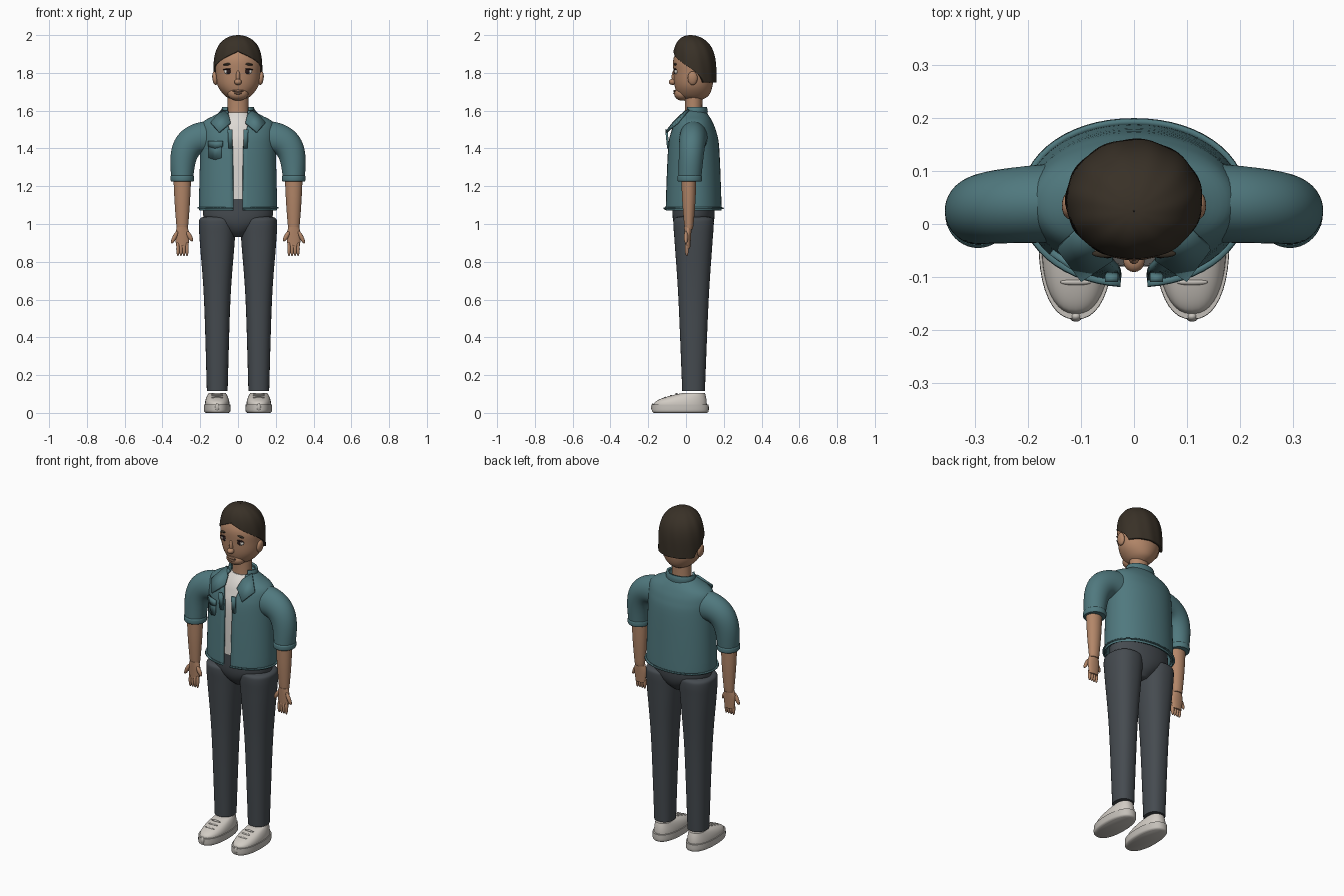
import bpy, bmesh
from math import sin, cos, pi, radians, sqrt, copysign
from mathutils import Vector

cube = bpy.data.objects.get("Cube")
if cube:
    bpy.data.objects.remove(cube)


def material(name, red, green, blue):
    mat = bpy.data.materials.new(name)
    mat.use_nodes = True
    mat.diffuse_color = (red, green, blue, 1)
    bsdf = next(node for node in mat.node_tree.nodes if node.type == 'BSDF_PRINCIPLED')
    bsdf.inputs["Base Color"].default_value = mat.diffuse_color
    bsdf.inputs["Roughness"].default_value = .8
    return mat


teal = material("teal_denim", .08, .19, .21)
charcoal = material("charcoal_cloth", .06, .07, .08)
skin = material("tan_skin", .45, .24, .14)
brown = material("dark_brown_hair", .04, .03, .02)
cream = material("shoe_cream", .64, .6, .55)
white = material("shirt_white", .72, .69, .65)
rubber = material("sole_grey", .55, .52, .48)
eye_white = material("eye_white", .7, .66, .6)
eye_dark = material("eye_dark", .02, .01, .01)
lip_brown = material("lip_brown", .24, .13, .08)


def finish(name, bm, mat, mirror=False, shell=0):
    mesh = bpy.data.meshes.new(name)
    bm.to_mesh(mesh)
    bm.free()
    ob = bpy.data.objects.new(name, mesh)
    bpy.context.collection.objects.link(ob)
    mesh.materials.append(mat)
    if shell:
        solid = ob.modifiers.new("Thickness", 'SOLIDIFY')
        solid.thickness, solid.offset = shell, -1
    if mirror:
        ob.modifiers.new("Mirror", 'MIRROR')
    bpy.ops.object.select_all(action='DESELECT')
    bpy.context.view_layer.objects.active = ob
    ob.select_set(True)
    bpy.ops.object.shade_smooth_by_angle(angle=radians(45))


def spline(rows, steps):
    """Smooth the ring list with a Catmull-Rom curve."""
    rows = [Vector(tuple(row) + (0,) * (7 - len(row))) for row in rows]
    smooth = []
    for i in range(len(rows) - 1):
        b, c = rows[i], rows[i + 1]
        a = rows[max(i - 1, 0)]
        d = rows[min(i + 2, len(rows) - 1)]
        for k in range(steps):
            t = k / steps
            smooth.append(b + (c - a) * (t / 2) + (a * 2 - b * 5 + c * 4 - d) * (t * t / 2)
                          + (b * 3 - a - c * 3 + d) * (t ** 3 / 2))
    return smooth + [rows[-1]]


def loft(name, rings, mat, x=0, y=.04, mirror=False, shell=0, power=2, sides=40, ripple=0):
    """Rings run upward: z, radius x, radius y, front gap angle, x shift, y shift, tilt."""
    bm = bmesh.new()
    grid = []
    for z, rx, ry, gap, shift_x, shift_y, tilt in spline(rings, 5):
        gap = max(gap, 0)
        row = []
        for j in range(sides + 1):
            angle = gap + 2 * (pi - gap) * j / sides
            s, c = sin(angle), -cos(angle)
            wave = 1 + ripple * sin(11 * angle + 14 * z)
            across = copysign(abs(s) ** (2 / power), s) * rx * wave
            along = copysign(abs(c) ** (2 / power), c) * ry * wave
            row.append(bm.verts.new((x + shift_x + across * cos(tilt), y + shift_y + along,
                                     z + across * sin(tilt))))
        grid.append(row)
    for low, high in zip(grid, grid[1:]):
        for j in range(sides):
            bm.faces.new((low[j], low[j + 1], high[j + 1], high[j]))
    if not shell:
        bm.faces.new(grid[0][-2::-1])
        bm.faces.new(grid[-1][:-1])
    bmesh.ops.remove_doubles(bm, verts=bm.verts, dist=.00001)
    finish(name, bm, mat, mirror, shell)


def ball(name, loc, size, mat, mirror=False, turn=0):
    """Ellipsoid, optionally turned about the front axis."""
    bm = bmesh.new()
    bmesh.ops.create_uvsphere(bm, u_segments=20, v_segments=12, radius=1)
    for vert in bm.verts:
        x, y, z = (a * b for a, b in zip(vert.co, size))
        turned = Vector((x * cos(turn) + z * sin(turn), y, z * cos(turn) - x * sin(turn)))
        vert.co = turned + Vector(loc)
    finish(name, bm, mat, mirror)


def plate(name, points, mat, mirror=False):
    bm = bmesh.new()
    bm.faces.new([bm.verts.new(point) for point in points])
    bmesh.ops.triangulate(bm, faces=bm.faces)
    finish(name, bm, mat, mirror, shell=.012)


# Shoes: sole, sloping upper, laces and toe tip
leg_x, shoe_y = .11, -.03
loft("soles", [(0, .06, .14), (.01, .07, .15), (.045, .07, .15)], rubber,
     leg_x, shoe_y, mirror=True, power=2.3)
uppers = []
for k in range(6):
    t = k / 5
    uppers.append((.045 + .06 * t, .065 - .02 * t * t, .14 - .08 * t * t, 0, 0, .07 * t * t))
loft("shoe_uppers", uppers, cream, leg_x, shoe_y, mirror=True, power=2.3)
for k in range(3):
    ball(f"laces_{k + 1}", (leg_x, -.11 + .03 * k, .08 + .01 * k), (.03, .006, .006), rubber, True)
ball("toe_tips", (leg_x, -.175, .03), (.012, .01, .02), rubber, True)

# Trousers: legs with rounded tops and the hip piece between them
loft("trouser_legs", [(.115, .055, .06), (.6, .07, .08), (.9, .092, .1), (1, .097, .107),
                      (1.03, .09, .1), (1.04, .06, .07)],
     charcoal, leg_x, mirror=True, power=2.3)
loft("trouser_hips", [(.93, .04, .05), (.97, .1, .09), (1.03, .18, .11), (1.14, .18, .11)],
     charcoal)

# Shirt seen through the open jacket
loft("shirt", [(1.13, .18, .12), (1.4, .18, .12), (1.5, .16, .1), (1.55, .11, .08),
               (1.59, .06, .05)], white)

# Jacket body, open along the front, with its collar
loft("jacket", [(1.085, .2, .145, .11), (1.1, .207, .148, .11), (1.4, .2, .136, .13),
                (1.49, .2, .12, .2), (1.54, .185, .1, .3), (1.575, .125, .08, .5),
                (1.6, .08, .06, .7)], teal, shell=.014, power=2.1, sides=56)
loft("collar_band", [(1.57, .085, .064, .75), (1.6, .088, .065, .75), (1.62, .083, .06, .8)],
     teal, y=.05, shell=.012)
plate("lapels", [(.085, .01, 1.61), (.05, -.03, 1.58), (.04, -.07, 1.54),
                 (.1, -.11, 1.49), (.145, -.05, 1.54)], teal, mirror=True)
plate("front_folds", [(.03, -.1, 1.4), (.05, -.1, 1.4), (.055, -.11, 1.5), (.03, -.11, 1.5)],
      teal, mirror=True)


def pocket(name, left, right, low, high, lift):
    """Patch that follows the curve of the jacket front."""
    def front(x):
        return .04 - lift - .138 * sqrt(1 - (x / .2) ** 2)
    middle = (left + right) / 2
    outline = [(left, low), (middle, low - .01), (right, low),
               (right, high), (middle, high), (left, high)]
    plate(name, [(x, front(x), z) for x, z in outline], teal)


pocket("pocket", -.155, -.09, 1.35, 1.43, .01)
pocket("pocket_flap", -.16, -.085, 1.41, 1.44, .015)

# Sleeves curve from the cuff up and into the shoulder
arm_x, arm_y = .295, .02
sleeve = []
for k in range(9):
    t = k / 8
    sleeve.append((1.235 + .22 * sin(t * pi / 2), .057 + .035 * t, .06 + .015 * t,
                   0, -.15 * t ** 3, .02 * t, 1.5 * t * t))
loft("sleeves", sleeve, teal, arm_x, arm_y, mirror=True)
loft("cuffs", [(1.225, .058, .061), (1.232, .062, .065), (1.25, .062, .065), (1.257, .058, .061)],
     teal, arm_x, arm_y, mirror=True)

# Forearms and hands
loft("forearms", [(.97, .028, .02), (1, .032, .025), (1.12, .041, .035), (1.25, .047, .04)],
     skin, arm_x, .015, mirror=True)
loft("palms", [(.87, .03, .012), (.94, .038, .017), (.985, .027, .02)],
     skin, arm_x, .01, mirror=True)
for k in range(4):
    ball(f"fingers_{k + 1}", (.27 + .016 * k, .004, .868), (.009, .01, .038), skin, True)
ball("thumbs", (.336, 0, .93), (.011, .011, .037), skin, True, turn=-.45)
ball("hand_heels", (.256, 0, .935), (.012, .011, .03), skin, True, turn=.5)

# Neck, head, chin and ears
loft("neck", [(1.54, .06, .05), (1.6, .055, .046), (1.71, .055, .048)], skin)
loft("head", [(1.655, .03, .04), (1.68, .07, .08), (1.73, .107, .1), (1.8, .119, .106),
              (1.88, .118, .105), (1.96, .06, .06)], skin)
ball("chin", (0, -.02, 1.69), (.055, .043, .037), skin)
ball("ears", (.122, .035, 1.772), (.014, .026, .037), skin, True, turn=.12)

# Hair dome with a hairline that falls toward the ears
hair = []
for k in range(13):
    u = sin(k / 12 * pi / 2)
    radius = .13 * sqrt(max(1 - u ** 4, .0001))
    hair.append((1.75 + .25 * u, radius, radius * .9, 2 * (1 - (u / .66) ** 1.5),
                 0, -.02 * u ** 4))
loft("hair", hair, brown, y=.044, shell=.014, sides=88, ripple=.009)

# Face
ball("nose", (0, -.07, 1.752), (.02, .021, .016), skin)
ball("nose_bridge", (0, -.062, 1.78), (.011, .014, .035), skin)
ball("eyeballs", (.05, -.052, 1.807), (.025, .01, .014), eye_white, True)
ball("irises", (.05, -.058, 1.807), (.012, .007, .013), eye_dark, True)
ball("eyelids", (.052, -.056, 1.82), (.027, .008, .004), eye_dark, True, turn=.1)
ball("eyebrows", (.053, -.056, 1.846), (.027, .008, .006), brown, True, turn=.12)
ball("upper_lip", (0, -.06, 1.704), (.03, .007, .006), lip_brown)
ball("lower_lip", (0, -.06, 1.692), (.021, .008, .006), lip_brown)
